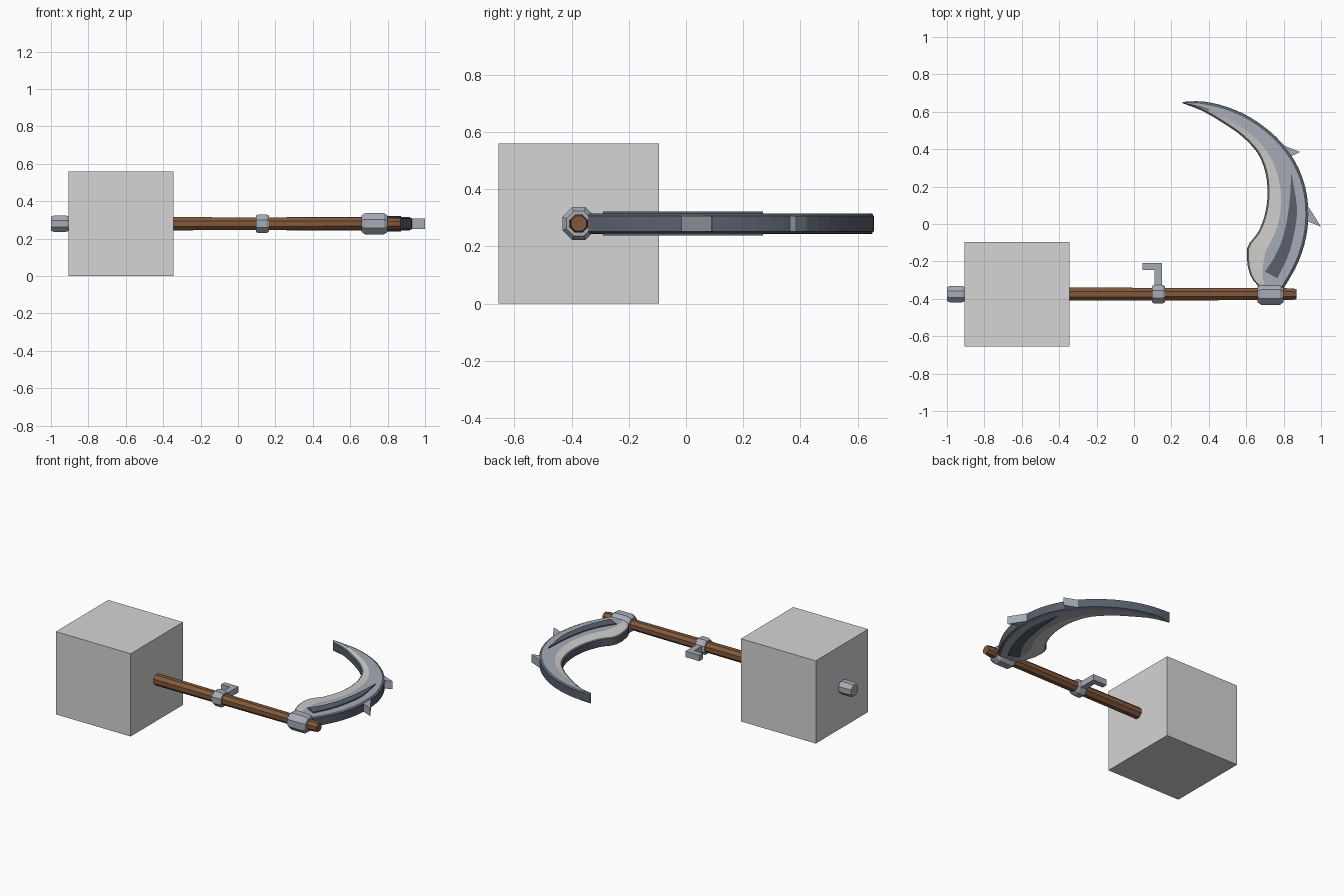
import bpy, bmesh, math
from mathutils import Vector

if "Cube" in bpy.data.objects:
    bpy.data.objects.remove(bpy.data.objects["Cube"])

AY, AZ = -0.375, 0.28          # shaft axis


def material(name, rgb):
    m = bpy.data.materials.new(name)
    m.diffuse_color = (*rgb, 1)
    m.use_nodes = True
    m.node_tree.nodes["Principled BSDF"].inputs["Base Color"].default_value = m.diffuse_color
    return m


WOOD = material("brown wood", (0.22, 0.098, 0.042))
STEEL = material("steel grey", (0.38, 0.41, 0.47))
DARK = material("dark steel", (0.10, 0.115, 0.15))
EDGE = material("pale edge", (0.62, 0.61, 0.58))
BLOCK = material("plain grey", (0.66, 0.66, 0.66))


def finish(name, bm, *mats):
    bmesh.ops.recalc_face_normals(bm, faces=bm.faces)
    me = bpy.data.meshes.new(name)
    bm.to_mesh(me)
    bm.free()
    for m in mats:
        me.materials.append(m)
    ob = bpy.data.objects.new(name, me)
    bpy.context.collection.objects.link(ob)
    return ob


def skin(bm, rings, colour=lambda i: 0):
    """Join equal closed rings of points and cap both ends."""
    vs = [[bm.verts.new(p) for p in r] for r in rings]
    n = len(rings[0])
    for a, b in zip(vs, vs[1:]):
        for i in range(n):
            j = (i + 1) % n
            bm.faces.new((a[i], a[j], b[j], b[i])).material_index = colour(i)
    for end in (vs[0], vs[-1]):
        bm.faces.new(end)


def turned(name, profile, mat, sides=8):
    """Faceted bar along x from (x, radius) pairs."""
    bm = bmesh.new()
    angles = [math.tau * (k + 0.5) / sides for k in range(sides)]
    skin(bm, [[(x, AY + r * math.cos(a), AZ + r * math.sin(a)) for a in angles]
              for x, r in profile])
    return finish(name, bm, mat)


def prism(name, pts, z0, z1, mat):
    bm = bmesh.new()
    skin(bm, [[(x, y, z) for x, y in pts] for z in (z0, z1)])
    return finish(name, bm, mat)


def box(x0, x1, y0, y1):
    return [(x0, y0), (x1, y0), (x1, y1), (x0, y1)]


def smooth_path(pts, steps=3):
    """Catmull-Rom curve through the points."""
    p = [Vector(q) for q in pts]
    p = [2 * p[0] - p[1]] + p + [2 * p[-1] - p[-2]]
    out = []
    for a, b, c, d in zip(p, p[1:], p[2:], p[3:]):
        for k in range(steps):
            t = k / steps
            out.append(0.5 * (2 * b + (c - a) * t + (2 * a - 5 * b + 4 * c - d) * t * t
                              + (3 * b - a - 3 * c + d) * t ** 3))
    return out + [p[-2]]


# Block around the shaft
prism("block", box(-0.905, -0.345, -0.655, -0.095), 0, 0.56, BLOCK)

# Shaft and its metal fittings
turned("shaft", [(-0.95, 0.038), (-0.3, 0.038), (0.84, 0.034), (0.87, 0.029)], WOOD)
turned("pommel", [(-1, 0.040), (-0.985, 0.047), (-0.92, 0.047), (-0.9, 0.040)], STEEL)
turned("grip_ring", [(0.095, 0.046), (0.107, 0.054), (0.153, 0.054), (0.165, 0.046)], STEEL)
turned("blade_collar", [(0.66, 0.047), (0.68, 0.062), (0.78, 0.062), (0.80, 0.047)], STEEL)

# Side handle
prism("side_handle", [(0.11, -0.34), (0.15, -0.34), (0.15, -0.208), (0.045, -0.208),
                      (0.045, -0.245), (0.11, -0.245)], AZ - 0.02, AZ + 0.02, STEEL)

# Curved blade, lofted from the base to the tip
outer = smooth_path([(0.78, -0.37), (0.815, -0.32), (0.88, -0.2), (0.92, -0.07), (0.932, 0.06),
                     (0.915, 0.2), (0.858, 0.34), (0.76, 0.465), (0.63, 0.565), (0.5, 0.625),
                     (0.37, 0.655), (0.262, 0.653)])
inner = smooth_path([(0.69, -0.36), (0.62, -0.27), (0.605, -0.13), (0.66, -0.05), (0.697, 0.04),
                     (0.714, 0.15), (0.704, 0.27), (0.66, 0.38), (0.57, 0.475), (0.46, 0.55),
                     (0.36, 0.607), (0.257, 0.647)])
rings = []
for o, i in zip(outer, inner):
    width = (i - o).length
    rim = min(0.016 / width, 0.3)
    half = [(0, 0.027), (rim, 0.035), (0.65, 0.036), (1 - rim * 0.7, 0.030), (1, 0.023)]
    section = half + [(u, -z) for u, z in reversed(half)]
    rings.append([(*o.lerp(i, u), AZ + z) for u, z in section])
# Dark rims, steel body, pale cutting bevel
BLADE_BANDS = [1, 0, 2, 1, 1, 1, 2, 0, 1, 1]
bm = bmesh.new()
skin(bm, rings, lambda i: BLADE_BANDS[i])
finish("blade", bm, STEEL, DARK, EDGE)

# Dark inlay on both blade faces
inlay_out = smooth_path([(0.767, -0.29), (0.82, -0.18), (0.852, -0.07), (0.872, 0.08), (0.842, 0.27)])
inlay_in = smooth_path([(0.70, -0.255), (0.755, -0.17), (0.80, -0.06), (0.83, 0.1), (0.841, 0.268)])
inlay = inlay_out + inlay_in[::-1]
for name, z0 in (("inlay_top", AZ + 0.0335), ("inlay_bottom", AZ - 0.0425)):
    prism(name, inlay, z0, z0 + 0.009, DARK)

# Spikes on the back of the blade
for name, pts in (("upper_spike", [(0.80, 0.42), (0.80, 0.355), (0.84, 0.362), (0.887, 0.385)]),
                  ("lower_spike", [(0.915, 0.10), (0.91, 0.022), (0.993, -0.015), (0.935, 0.088)])):
    prism(name, pts, AZ - 0.027, AZ + 0.027, STEEL)
# Exact overall length
for ob in bpy.data.objects:
    if ob.name == "lower_spike":
        for v in ob.data.vertices:
            if v.co.x > 0.99:
                v.co.x = 1.0
